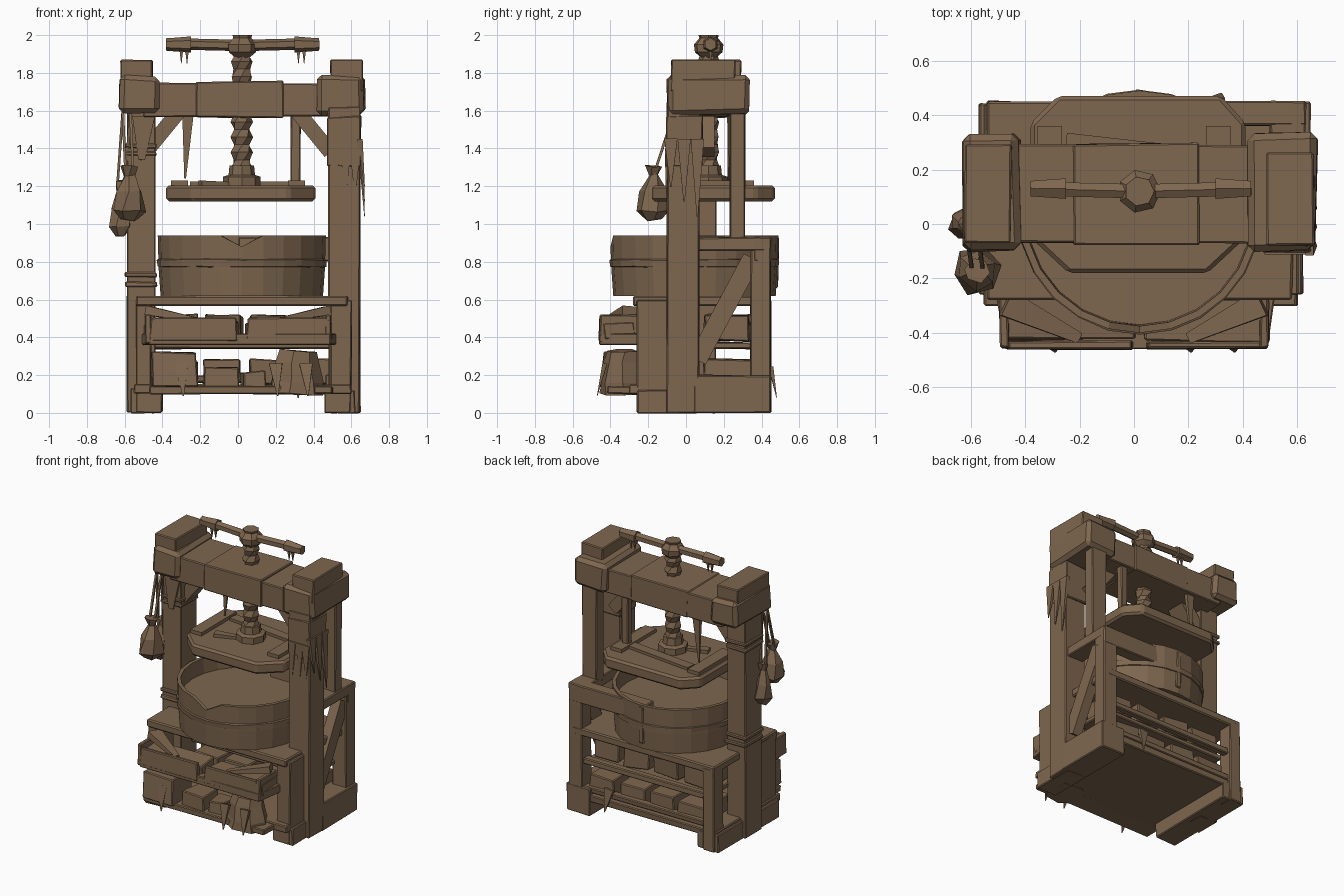
import bpy
import bmesh
import math
import random
from mathutils import Vector

random.seed(4)
default_cube = bpy.data.objects.get("Cube")
if default_cube:
    bpy.data.objects.remove(default_cube, do_unlink=True)

WOOD = (0.21, 0.135, 0.078, 1)
wood = bpy.data.materials.new("weathered brown wood")
wood.use_nodes = True
wood.diffuse_color = WOOD
wood.node_tree.nodes["Principled BSDF"].inputs["Base Color"].default_value = WOOD


def finish(bm, name):
    bmesh.ops.recalc_face_normals(bm, faces=bm.faces)
    mesh = bpy.data.meshes.new(name)
    bm.to_mesh(mesh)
    bm.free()
    mesh.materials.append(wood)
    part = bpy.data.objects.new(name, mesh)
    bpy.context.collection.objects.link(part)
    return part


def wobble(bm, amount):
    for vert in bm.verts:
        vert.co += Vector([random.uniform(-amount, amount) for axis in "xyz"])


def block(name, x, y, z, top=1.0, rough=0.004, chamfer=0.006):
    """Hand-hewn box between pairs of limits, its top scaled by a factor."""
    bm = bmesh.new()
    bmesh.ops.create_cube(bm, size=1)
    for vert in bm.verts:
        taper = top if vert.co.z > 0 else 1
        vert.co = Vector((sum(x) / 2 + vert.co.x * taper * (x[1] - x[0]),
                          sum(y) / 2 + vert.co.y * taper * (y[1] - y[0]),
                          sum(z) / 2 + vert.co.z * (z[1] - z[0])))
    wobble(bm, rough)
    bmesh.ops.bevel(bm, geom=bm.edges[:], offset=chamfer, segments=1, affect='EDGES')
    return finish(bm, name)


def bar(name, start, end, width, depth=None, tip=1.0, sides=4):
    """Straight bar between two points, optionally tapered at its end."""
    start, end = Vector(start), Vector(end)
    axis = end - start
    lengthwise = abs(axis.y) > max(abs(axis.x), abs(axis.z))
    bm = bmesh.new()
    bmesh.ops.create_cone(bm, cap_ends=True, segments=sides, radius1=1, radius2=tip, depth=1)
    side = axis.cross(Vector((1, 0, 0) if lengthwise else (0, 1, 0))).normalized()
    other = axis.cross(side).normalized()
    turn = math.pi / sides
    scale = 0.5 / math.cos(turn)
    for vert in bm.verts:
        a, b, along = vert.co
        u = (a * math.cos(turn) - b * math.sin(turn)) * scale * width
        v = (a * math.sin(turn) + b * math.cos(turn)) * scale * (depth or width)
        vert.co = start + axis * (along + 0.5) + side * u + other * v
    return finish(bm, name)


def lathe(name, center, profile, sides, twist=0.0, rough=0.0, squash=1.0):
    """Stack of polygon rings (radius, height), closed at both ends."""
    bm = bmesh.new()
    rings = []
    for level, (radius, height) in enumerate(profile):
        ring = []
        for i in range(sides):
            angle = math.tau * i / sides + twist * level
            ring.append(bm.verts.new((center[0] + radius * math.cos(angle),
                                      center[1] + radius * squash * math.sin(angle), height)))
        rings.append(ring)
    for low, high in zip(rings, rings[1:]):
        for i in range(sides):
            j = (i + 1) % sides
            bm.faces.new((low[i], low[j], high[j], high[i]))
    bm.faces.new(rings[0])
    bm.faces.new(rings[-1])
    wobble(bm, rough)
    return finish(bm, name)


def slab(name, outline, z, chamfer=0.015):
    """Flat outline extruded between two heights."""
    bm = bmesh.new()
    face = bm.faces.new([bm.verts.new((px, py, z[0])) for px, py in outline])
    raised = bmesh.ops.extrude_face_region(bm, geom=[face])
    for item in raised["geom"]:
        if isinstance(item, bmesh.types.BMVert):
            item.co.z = z[1]
    bmesh.ops.bevel(bm, geom=bm.edges[:], offset=chamfer, segments=1, affect='EDGES')
    return finish(bm, name)


# Main uprights, top beam and its end blocks
block("left_post", (.48, .645), (-.1, .07), (0, 1.62))
block("right_post", (-.59, -.44), (-.03, .16), (0, 1.62))
block("left_rear_post", (.5, .62), (.23, .315), (.9, 1.62))
block("top_beam", (-.5, .5), (-.07, .29), (1.57, 1.745))
block("beam_wrap", (-.22, .24), (-.075, .295), (1.565, 1.755))
block("left_beam_end", (.42, .67), (-.1, .335), (1.58, 1.785), rough=.008, chamfer=.025)
block("right_beam_end", (-.63, -.42), (-.1, .325), (1.59, 1.785), rough=.008, chamfer=.025)
block("left_post_cap", (.49, .66), (-.08, .26), (1.7, 1.87))
block("right_post_cap", (-.62, -.45), (-.07, .29), (1.7, 1.87))
for name, side in (("left", 1), ("right", -1)):
    bar(name + "_beam_brace", (side * .49, .08, 1.38), (side * .31, .08, 1.6), .08, .14)

# Hangers between beam and pressing board
block("rear_hanger", (.28, .33), (.22, .27), (1.2, 1.6))
bar("hanging_rag", (-.265, .25, 1.58), (-.28, .25, 1.24), .06, .03, tip=.15)

# Screw, collar, knob and turning handle
SCREW = (.02, .12)
thread = [(.06 if i % 2 else .045, 1.18 + i * .04) for i in range(21)]
lathe("press_screw", SCREW, thread, 6, twist=.45)
lathe("screw_collar", SCREW, [(.1, 1.2), (.1, 1.25), (.07, 1.26), (.065, 1.31)], 8)
lathe("handle_knob", SCREW, [(.04, 1.88), (.075, 1.91), (.08, 1.95), (.05, 1.985), (.055, 2)], 7)
for name, side, tip in (("left", 1, .43), ("right", -1, -.38)):
    bar(name + "_handle", (SCREW[0], .12, 1.945), (tip, .13, 1.955), .052, sides=6)
    bar(name + "_handle_grip", (tip - side * .13, .13, 1.95), (tip, .13, 1.95), .075, tip=.75, sides=6)
    for offset in (.08, .11):
        bar(name + "_handle_fringe", (tip - side * offset, .13, 1.94),
            (tip - side * offset, .13, 1.85), .024, tip=.1)

# Pressing board with clipped corners and battens
board = [(-.24, -.18), (.27, -.18), (.41, -.05), (.41, .37),
         (.32, .47), (-.28, .47), (-.38, .37), (-.38, -.05)]
slab("pressing_board", board, (1.12, 1.205))
for side in (-1, 1):
    bar("board_batten", (side * .31, -.04, 1.205), (side * .31, .36, 1.205), .05, .09)
bar("board_cross_plank", (-.25, .3, 1.205), (.28, .24, 1.205), .04, .07)
bar("board_splinter", (-.2, .02, 1.21), (.05, .1, 1.21), .04, .06, tip=.4)

# Tub with notched front rim, inner floor and band
TUB = (.02, .045)
tub = lathe("tub", TUB, [(.43, .62), (.44, .76), (.445, .94), (.42, .94), (.415, .83)], 24)
for vert in tub.data.vertices:
    if vert.co.z > .9 and vert.co.y < -.35 and abs(vert.co.x - TUB[0]) < .03:
        vert.co.z -= .06
lathe("tub_band", TUB, [(.435, .77), (.447, .775), (.45, .81), (.44, .815)], 24, rough=.003)

# Rear and side rails around the tub
block("rear_rail", (0, .63), (.36, .45), (.8, .93))
block("rear_rail_strap", (0, .04), (.42, .49), (.66, .93))
block("left_side_rail", (.5, .63), (.06, .45), (.86, .93))
block("left_back_leg", (.52, .63), (.34, .45), (0, .9))
block("right_back_leg", (-.54, -.45), (.34, .45), (0, .6))
bar("left_side_brace", (.58, .06, .28), (.58, .35, .82), .07, .1)

# Table, floor, legs and sills
table = [(-.54, -.28), (.58, -.28), (.6, .45), (-.54, .45)]
slab("table_top", table, (.565, .62), chamfer=.008)
block("base_floor", (-.55, .6), (-.3, .44), (.1, .15))
block("left_front_leg", (.49, .6), (-.26, -.08), (0, .6))
block("right_front_leg", (-.54, -.46), (-.26, -.08), (0, .6))
block("left_sill", (.46, .65), (.04, .45), (0, .2))
block("left_front_foot", (.46, .62), (-.26, .06), (0, .12))
block("right_sill", (-.57, -.4), (-.26, .44), (0, .13))
for height in (.16, .36):
    block("rear_shelf_rail", (-.5, .56), (.38, .43), (height, height + .04))
block("rear_shelf", (-.45, .54), (.09, .36), (.34, .375))

# Front tray with notched front board and sloping brackets
tray = [(-.47, -.46), (.49, -.46), (.52, -.25), (-.51, -.25)]
slab("tray_floor", tray, (.36, .42), chamfer=.005)
for label, limits in (("right", (-.47, .0)), ("left", (.045, .49))):
    block(label + "_tray_front", limits, (-.46, -.43), (.38, .505), top=.97)
    block(label + "_tray_load", limits, (-.43, -.27), (.4, .48), rough=.012)
for side, label in ((1, "left"), (-1, "right")):
    block(label + "_tray_side", sorted((side * .46, side * .495)), (-.46, -.25), (.37, .52), top=.95)
    bar(label + "_tray_slope", (side * .47, -.29, .54), (side * .2, -.42, .49), .05, .1, tip=.4)

# Goods on the lower shelf at the front
block("right_crate", (-.46, -.22), (-.45, -.2), (.13, .32), top=.92, rough=.012)
block("middle_crate", (-.17, .0), (-.4, -.22), (.13, .24), rough=.012)
block("small_crate", (.02, .15), (-.38, -.22), (.13, .22), rough=.012)
lathe("grain_sack", (.31, -.33), [(.145, .1), (.14, .16), (.12, .27), (.1, .33)], 7,
      rough=.01, squash=.85)
block("front_shelf_lip", (-.47, .5), (-.42, -.26), (.1, .14))
for place in (-.3, .2, .36):
    bar("front_rag", (place, -.43, .26), (place + .01, -.47, .09), .07, .025, tip=.1)

# Two rows of deep boxes at the back
for row, height, depth in ((0, .15, .4), (1, .385, .34)):
    for i in range(4):
        left = -.42 + i * .24
        block("stored_box", (left, left + .2), (.1, depth), (height, height + .13), rough=.012)
bar("rear_rag", (.3, .45, .24), (.32, .48, .08), .07, .025, tip=.1)

# Rope wraps on the right post
for height in (.67, .72, 1.36, 1.4):
    block("post_rope", (-.6, -.43), (-.04, .17), (height, height + .025))

# Hanging pouches and their cords
pouches = (("front_pouch", (-.575, -.17), .09, 1.02), ("side_pouch", (-.62, 0), .065, .94))
for name, center, size, low in pouches:
    profile = [(size * .5, low), (size, low + .05), (size * .8, low + .15),
               (size * .3, low + .24), (size * .5, low + .29)]
    lathe(name, center, profile, 6, twist=.2, rough=.008)
    for shift in (-.02, .02):
        bar(name + "_cord", (center[0] + shift, center[1], low + .24), (-.59 + shift, -.06, 1.6), .014)

# Torn cloth on the left post
block("post_cloth", (.475, .65), (-.105, .085), (1.3, 1.57), rough=.006)
for y, low in ((-.08, 1.2), (-.01, 1.12), (.06, 1.04)):
    bar("cloth_strip", (.645, y, 1.45), (.67, y, low), .03, .07, tip=.1)
for x in (.51, .57, .62):
    bar("cloth_front_strip", (x, -.1, 1.4), (x, -.105, 1.16), .06, .025, tip=.1)
bar("right_post_cloth", (-.5, -.03, 1.57), (-.51, -.04, 1.34), .12, .03, tip=.3)
